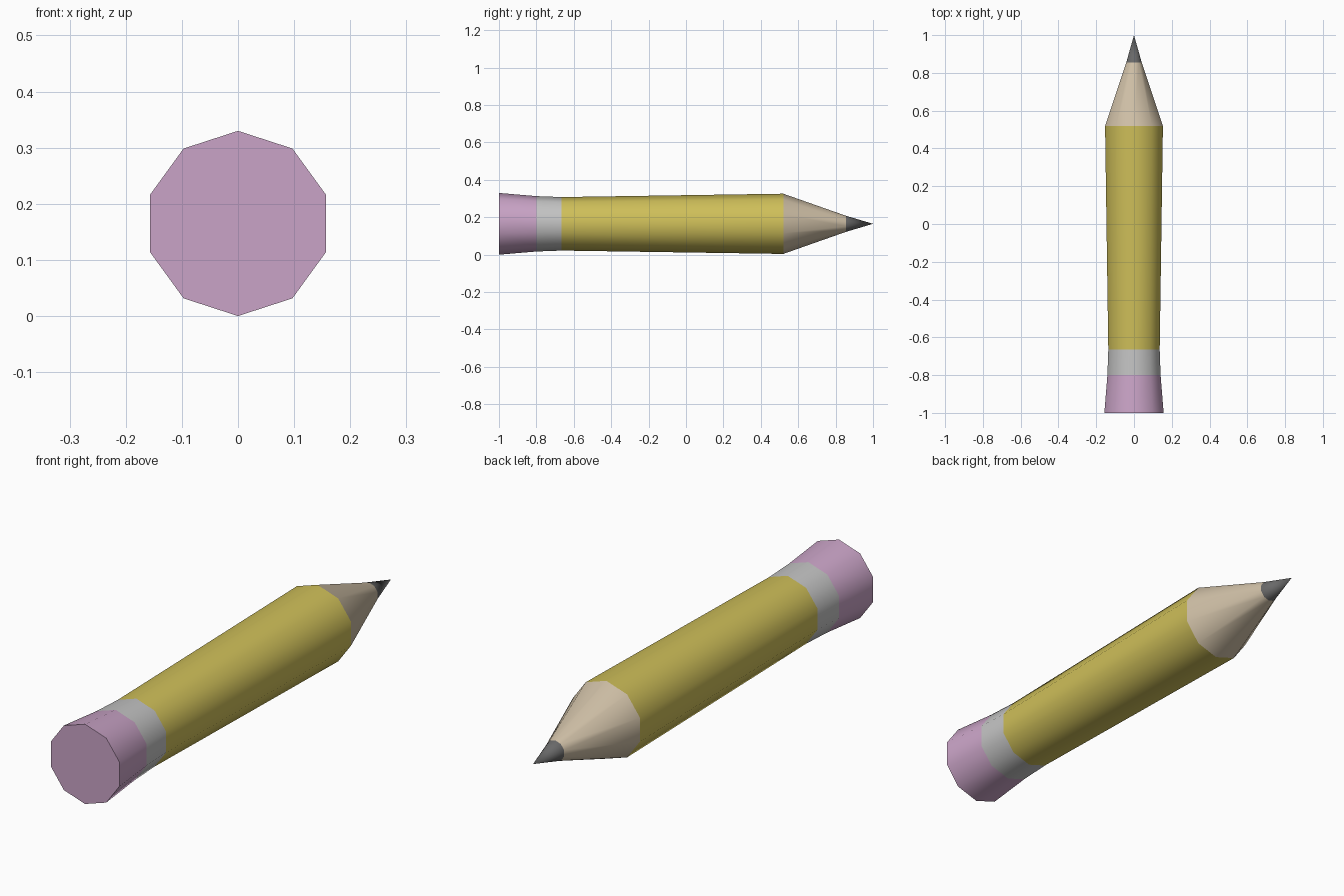
import bpy, bmesh, math

cube = bpy.data.objects.get("Cube")
if cube:
    bpy.data.objects.remove(cube, do_unlink=True)

SIDES = 10
AXIS_Z = 0.165


def material(name, rgb):
    mat = bpy.data.materials.new(name)
    mat.use_nodes = True
    colour = (*rgb, 1.0)
    mat.diffuse_color = colour
    mat.node_tree.nodes["Principled BSDF"].inputs["Base Color"].default_value = colour
    return mat


def section(name, mat, start, end, cap_start=False):
    """Ten-sided tapered tube along y between two (y, radius) stations."""
    bm = bmesh.new()
    rings = []
    for y, radius in (start, end):
        if radius == 0:
            rings.append([bm.verts.new((0, y, AXIS_Z))] * SIDES)
            continue
        angles = [math.tau * i / SIDES for i in range(SIDES)]
        rings.append([bm.verts.new((radius * math.sin(a), y, AXIS_Z + radius * math.cos(a)))
                      for a in angles])
    a, b = rings
    for i in range(SIDES):
        j = (i + 1) % SIDES
        corners = [a[i], a[j], b[j], b[i]]
        bm.faces.new(list(dict.fromkeys(corners)))
    if cap_start:
        bm.faces.new(a)
    bmesh.ops.recalc_face_normals(bm, faces=bm.faces)
    # Open tubes: make sure the sides face outwards
    bm.normal_update()
    side = bm.faces[:][0]
    centre = side.calc_center_median()
    if side.normal.x * centre.x + side.normal.z * (centre.z - AXIS_Z) < 0:
        bmesh.ops.reverse_faces(bm, faces=bm.faces)
    mesh = bpy.data.meshes.new(name)
    bm.to_mesh(mesh)
    bm.free()
    mesh.materials.append(mat)
    obj = bpy.data.objects.new(name, mesh)
    bpy.context.collection.objects.link(obj)
    bpy.ops.object.select_all(action="DESELECT")
    obj.select_set(True)
    bpy.context.view_layer.objects.active = obj
    bpy.ops.object.shade_smooth_by_angle(angle=math.radians(50))


# Stations along the pencil, from flat eraser end to point
eraser_end = (-1.0, 0.165)
eraser_base = (-0.8, 0.148)
band_end = (-0.665, 0.143)
shoulder = (0.52, 0.161)
lead_base = (0.855, 0.043)
point = (1.0, 0)

section("eraser", material("pink rubber", (0.59, 0.37, 0.57)), eraser_end, eraser_base, True)
section("metal_band", material("grey metal", (0.55, 0.55, 0.55)), eraser_base, band_end)
section("painted_shaft", material("yellow paint", (0.62, 0.52, 0.10)), band_end, shoulder)
section("wood_cone", material("bare wood", (0.62, 0.52, 0.38)), shoulder, lead_base)
section("lead_tip", material("dark graphite", (0.14, 0.14, 0.14)), lead_base, point)
